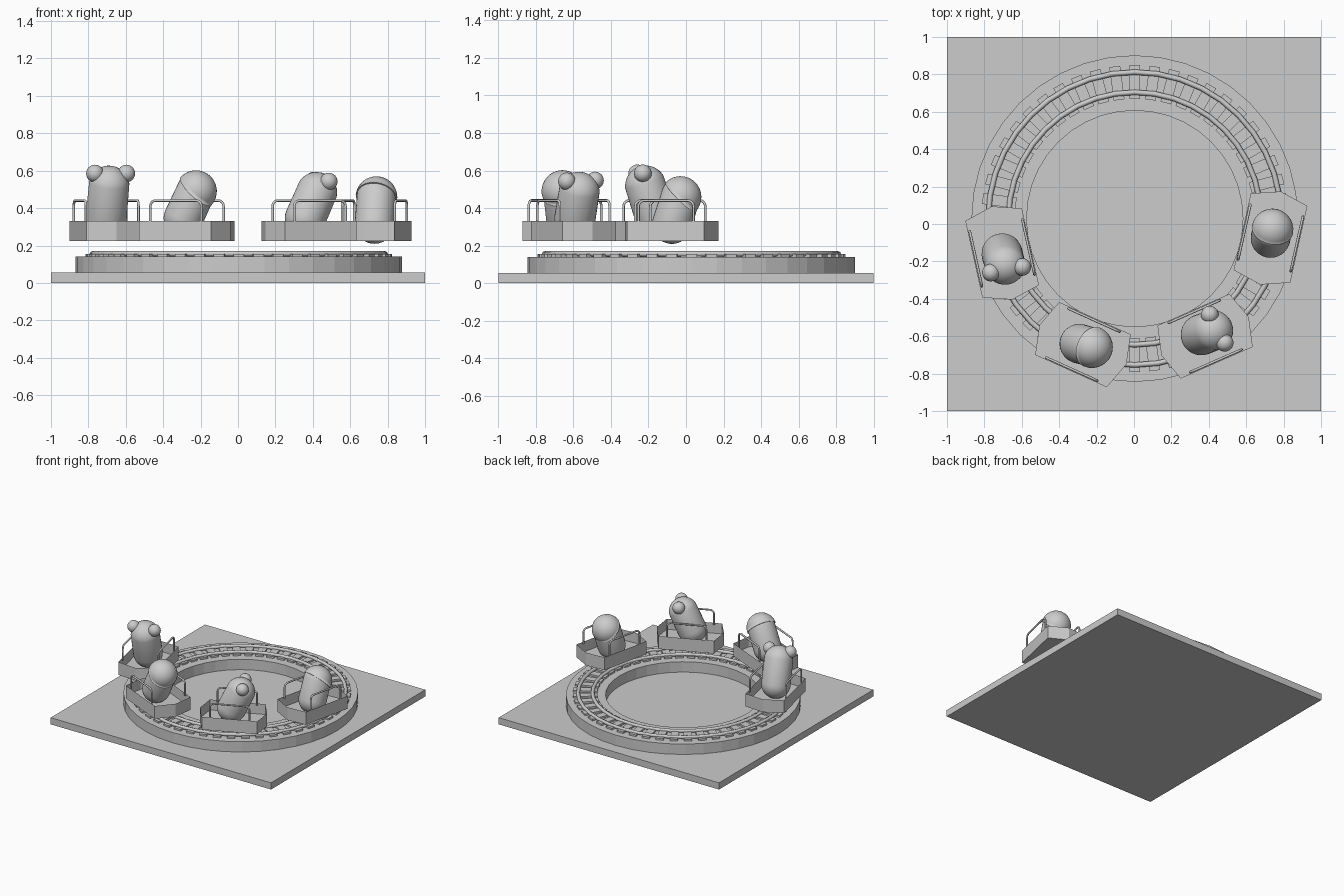
import bpy, bmesh, math
from mathutils import Vector, Matrix

if "Cube" in bpy.data.objects:
    bpy.data.objects.remove(bpy.data.objects["Cube"])

grey = bpy.data.materials.new("grey")
grey.diffuse_color = (0.604, 0.604, 0.604, 1)
grey.use_nodes = True
grey.node_tree.nodes["Principled BSDF"].inputs["Base Color"].default_value = grey.diffuse_color
CX, CY = 0.004, 0.029  # track centre


def finish(name, bm, smooth=False):
    bmesh.ops.recalc_face_normals(bm, faces=bm.faces[:])
    mesh = bpy.data.meshes.new(name)
    for f in bm.faces:
        f.smooth = smooth
    bm.to_mesh(mesh)
    bm.free()
    mesh.materials.append(grey)
    ob = bpy.data.objects.new(name, mesh)
    bpy.context.collection.objects.link(ob)
    return ob


def box(bm, centre, size, angle=0.0):
    m = (Matrix.Translation(centre) @ Matrix.Rotation(angle, 4, 'Z')
         @ Matrix.Diagonal((*size, 1)))
    bmesh.ops.create_cube(bm, size=1, matrix=m)


def lathe(name, profile, n, smooth=False):
    """Spin a closed (radius, z) profile around the track centre."""
    bm = bmesh.new()
    rings = []
    for i in range(n):
        a = 2 * math.pi * i / n
        rings.append([bm.verts.new((CX + r * math.cos(a), CY + r * math.sin(a), z))
                      for r, z in profile])
    k = len(profile)
    for i in range(n):
        p, q = rings[i], rings[(i + 1) % n]
        for j in range(k):
            bm.faces.new((p[j], q[j], q[(j + 1) % k], p[(j + 1) % k]))
    return finish(name, bm, smooth)


def capsule(name, low, high, r):
    """Sphere split at its equator and stretched from low to high."""
    low, high = Vector(low), Vector(high)
    axis = high - low
    bm = bmesh.new()
    bmesh.ops.create_uvsphere(bm, u_segments=32, v_segments=16, radius=r)
    for v in bm.verts:
        if v.co.z > 0.001:
            v.co.z += axis.length
    rot = axis.to_track_quat('Z', 'Y').to_matrix().to_4x4()
    bmesh.ops.transform(bm, matrix=Matrix.Translation(low) @ rot, verts=bm.verts[:])
    return finish(name, bm, True)


def ball(name, centre, r):
    bm = bmesh.new()
    bmesh.ops.create_uvsphere(bm, u_segments=24, v_segments=12, radius=r,
                              matrix=Matrix.Translation(centre))
    return finish(name, bm, True)


def helmet(name, centre, r, axis):
    """Closed half sphere whose pole points along axis."""
    bm = bmesh.new()
    bmesh.ops.create_uvsphere(bm, u_segments=32, v_segments=16, radius=r)
    bmesh.ops.bisect_plane(bm, geom=bm.verts[:] + bm.edges[:] + bm.faces[:],
                           plane_co=(0, 0, 0), plane_no=(0, 0, 1), clear_inner=True)
    bmesh.ops.holes_fill(bm, edges=[e for e in bm.edges if e.is_boundary], sides=0)
    rot = Vector(axis).to_track_quat('Z', 'Y').to_matrix().to_4x4()
    bmesh.ops.transform(bm, matrix=Matrix.Translation(centre) @ rot, verts=bm.verts[:])
    ob = finish(name, bm, True)
    for f in ob.data.polygons:
        f.use_smooth = len(f.vertices) < 5


def tub(name, place):
    """Open six-sided car body with pointed ends."""
    bm = bmesh.new()
    outline = [(-0.21, -0.155), (0.21, -0.155), (0.255, 0),
               (0.21, 0.155), (-0.21, 0.155), (-0.255, 0)]
    bottom = [bm.verts.new((x, y, 0.225)) for x, y in outline]
    top = [bm.verts.new((x, y, 0.33)) for x, y in outline]
    bm.faces.new(bottom[::-1])
    lid = bm.faces.new(top)
    for i in range(6):
        j = (i + 1) % 6
        bm.faces.new((bottom[i], bottom[j], top[j], top[i]))
    bmesh.ops.inset_region(bm, faces=[lid], thickness=0.022)
    pit = bmesh.ops.extrude_discrete_faces(bm, faces=[lid])["faces"][0]
    bmesh.ops.translate(bm, vec=(0, 0, -0.085), verts=pit.verts[:])
    bmesh.ops.transform(bm, matrix=place, verts=bm.verts[:])
    finish(name, bm)


def handrail(name, place, y):
    """Bent pipe standing on one long rim of a car."""
    curve = bpy.data.curves.new(name, 'CURVE')
    curve.dimensions = '3D'
    curve.bevel_depth = 0.007
    curve.bevel_resolution = 2
    curve.use_fill_caps = True
    pts = [(-0.15, 0.32)]
    for cx, start in ((-0.12, 180), (0.12, 90)):  # rounded upper corners
        for i in range(5):
            a = math.radians(start - 22.5 * i)
            pts.append((cx + 0.03 * math.cos(a), 0.41 + 0.03 * math.sin(a)))
    pts.append((0.15, 0.32))
    s = curve.splines.new('POLY')
    s.points.add(len(pts) - 1)
    for p, (x, z) in zip(s.points, pts):
        p.co = (x, y, z, 1)
    curve.materials.append(grey)
    ob = bpy.data.objects.new(name, curve)
    ob.matrix_world = place
    bpy.context.collection.objects.link(ob)


# Square ground slab and raised ring
bm = bmesh.new()
box(bm, (0, 0, 0.0275), (2, 2, 0.055))
finish("ground_slab", bm)
lathe("track_bed", [(0.578, 0.05), (0.873, 0.05), (0.873, 0.14), (0.578, 0.14)], 40)

# Sleepers and two round rails
bm = bmesh.new()
for i in range(48):
    a = 2 * math.pi * i / 48
    box(bm, (CX + 0.73 * math.cos(a), CY + 0.73 * math.sin(a), 0.144),
        (0.18, 0.058, 0.02), a)
finish("sleepers", bm)
for name, r in (("inner_rail", 0.675), ("outer_rail", 0.783)):
    circle = [(r + 0.014 * math.cos(k * math.pi / 4), 0.156 + 0.014 * math.sin(k * math.pi / 4))
              for k in range(8)]
    lathe(name, circle, 40, True)

# Cars: centre, heading, passenger low and high points, eyes (none means helmet)
cars = [
    ((-0.705, -0.155), -77.5, (-0.705, -0.16, 0.345), (-0.69, -0.215, 0.517),
     [(-0.765, -0.26, 0.585), (-0.597, -0.23, 0.585)]),
    ((-0.273, -0.645), -24.3, (-0.292, -0.64, 0.345), (-0.225, -0.658, 0.49), []),
    ((0.38, -0.60), 23.7, (0.36, -0.592, 0.345), (0.42, -0.57, 0.483),
     [(0.405, -0.485, 0.547), (0.485, -0.635, 0.542)]),
    ((0.73, -0.075), 77.4, (0.73, -0.075, 0.315), (0.74, -0.03, 0.458), []),
]
for i, (pos, heading, low, high, eyes) in enumerate(cars, 1):
    h = math.radians(heading)
    place = Matrix.Translation((*pos, 0)) @ Matrix.Rotation(h, 4, 'Z')
    tub(f"car_{i}", place)
    handrail(f"left_handrail_{i}", place, 0.144)
    handrail(f"right_handrail_{i}", place, -0.144)
    capsule(f"passenger_{i}", low, high, 0.11 if eyes else 0.106)
    for e in eyes:
        ball(f"eye_{i}", e, 0.047)
    if not eyes:
        helmet(f"helmet_{i}", high, 0.112, (math.cos(h), math.sin(h), 1.0))
